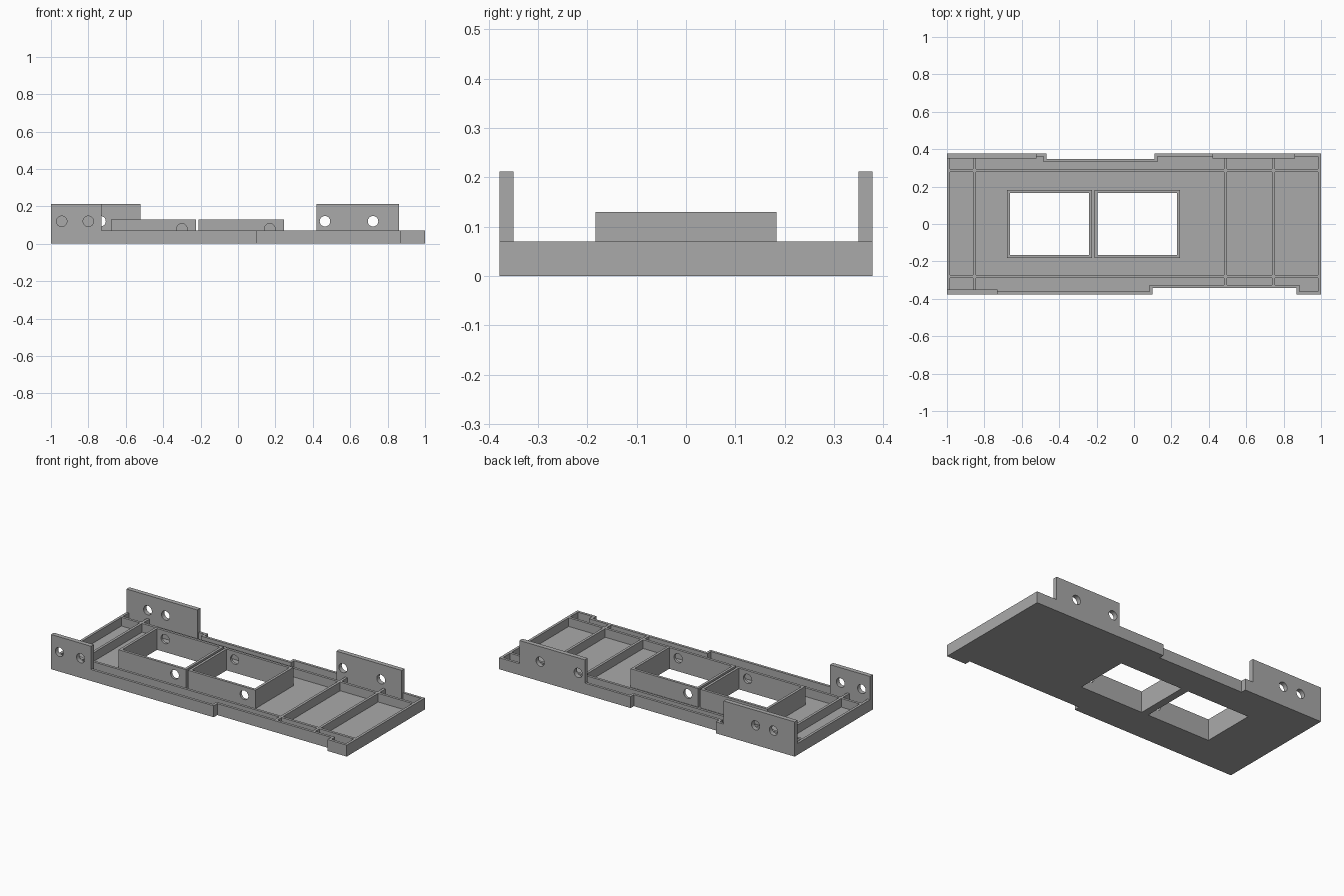
import bpy, bmesh
from mathutils import Matrix, Vector

cube = bpy.data.objects.get("Cube")
if cube:
    bpy.data.objects.remove(cube, do_unlink=True)

grey = bpy.data.materials.new("plain_grey")
grey.use_nodes = True
grey.diffuse_color = (0.4, 0.4, 0.4, 1)
grey.node_tree.nodes["Principled BSDF"].inputs["Base Color"].default_value = (0.4, 0.4, 0.4, 1)

T = 0.016        # wall and rib thickness
FLOOR = 0.017    # floor thickness
RIM = 0.07       # height of the tray
FRAME_TOP = 0.13
TAB_TOP = 0.212


def finish(name, bm):
    bmesh.ops.recalc_face_normals(bm, faces=bm.faces)
    mesh = bpy.data.meshes.new(name)
    bm.to_mesh(mesh)
    bm.free()
    mesh.materials.append(grey)
    obj = bpy.data.objects.new(name, mesh)
    bpy.context.collection.objects.link(obj)
    return obj


def box(name, x0, x1, y0, y1, z0, z1):
    bm = bmesh.new()
    size = Matrix.Diagonal((x1 - x0, y1 - y0, z1 - z0, 1))
    centre = Matrix.Translation(((x0 + x1) / 2, (y0 + y1) / 2, (z0 + z1) / 2))
    bmesh.ops.create_cube(bm, size=1, matrix=centre @ size)
    return finish(name, bm)


def hole(x, y, z, radius=0.028):
    """Cutter for a round hole running front to back."""
    bm = bmesh.new()
    place = Matrix.Translation((x, y, z)) @ Matrix.Rotation(1.5707963, 4, "X")
    bmesh.ops.create_cone(bm, cap_ends=True, segments=32, radius1=radius,
                          radius2=radius, depth=0.08, matrix=place)
    return finish("hole_cutter", bm)


def cut(obj, cutters):
    for cutter in cutters:
        cutter.hide_render = True
        mod = obj.modifiers.new("cut", "BOOLEAN")
        mod.operation = "DIFFERENCE"
        mod.solver = "EXACT"
        mod.object = cutter
    graph = bpy.context.evaluated_depsgraph_get()
    mesh = bpy.data.meshes.new_from_object(obj.evaluated_get(graph))
    obj.modifiers.clear()
    obj.data = mesh
    for cutter in cutters:
        bpy.data.objects.remove(cutter, do_unlink=True)


# Stepped outline of the tray, counter-clockwise
outline = [Vector(p) for p in (
    (-1, -0.378), (0.1, -0.378), (0.1, -0.343), (0.87, -0.343),
    (0.87, -0.378), (1, -0.378), (1, 0.378), (0.11, 0.378),
    (0.11, 0.347), (-0.467, 0.347), (-0.467, 0.378), (-1, 0.378))]


def inset(points, t):
    result = []
    for i, p in enumerate(points):
        a = (p - points[i - 1]).normalized()
        b = (points[(i + 1) % len(points)] - p).normalized()
        result.append(p + t * Vector((-a.y - b.y, a.x + b.x)))
    return result


inner = inset(outline, T)
count = len(outline)

# Outer wall ring
bm = bmesh.new()
rings = [[bm.verts.new((p.x, p.y, z)) for p in loop]
         for loop, z in ((outline, 0), (outline, RIM), (inner, RIM), (inner, 0))]
for k in range(4):
    a, b = rings[k], rings[(k + 1) % 4]
    for i in range(count):
        j = (i + 1) % count
        bm.faces.new((a[i], a[j], b[j], b[i]))
finish("outer_wall", bm)

# Floor inside the wall
bm = bmesh.new()
face = bm.faces.new([bm.verts.new((p.x, p.y, 0)) for p in inner])
top = bmesh.ops.extrude_face_region(bm, geom=[face])["geom"]
bmesh.ops.translate(bm, vec=(0, 0, FLOOR),
                    verts=[v for v in top if isinstance(v, bmesh.types.BMVert)])
floor = finish("floor", bm)

# Two window frames with pin holes, open through the floor
HALF = 0.183
windows = []
for side, x0, x1 in (("right", -0.68, -0.224), ("left", -0.21, 0.246)):
    frame = box(side + "_window_frame", x0, x1, -HALF, HALF, 0.005, FRAME_TOP)
    opening = (x0 + T, x1 - T, T - HALF, HALF - T, -0.1, 0.3)
    cut(frame, [box("window_cutter", *opening),
                hole(x0 + 0.38, -HALF, 0.08), hole(x0 + 0.07, HALF, 0.08)])
    windows.append(box("window_cutter", *opening))
cut(floor, windows)

# Lengthwise ribs
for name, y in (("front", -0.28), ("back", 0.287)):
    box(name + "_long_rib", -0.99, 0.99, y - T / 2, y + T / 2, 0.01, RIM)

# Cross ribs
for i, (x, y0) in enumerate(((-0.852, -0.37), (0.488, -0.335), (0.745, -0.335))):
    box(f"cross_rib_{i + 1}", x - T / 2, x + T / 2, y0, 0.37, 0.01, RIM)

# Upright mounting tabs with bolt holes
tabs = (("front_right_tab", -1, -0.73, -1, (-0.943, -0.80)),
        ("back_right_tab", -1, -0.52, 1, (-0.856, -0.735)),
        ("back_left_tab", 0.42, 0.862, 1, (0.465, 0.722)))
for name, x0, x1, side, holes in tabs:
    y0, y1 = sorted((side * 0.35, side * 0.378))
    tab = box(name, x0, x1, y0, y1, 0.01, TAB_TOP)
    cut(tab, [hole(x, side * 0.364, 0.12) for x in holes])
